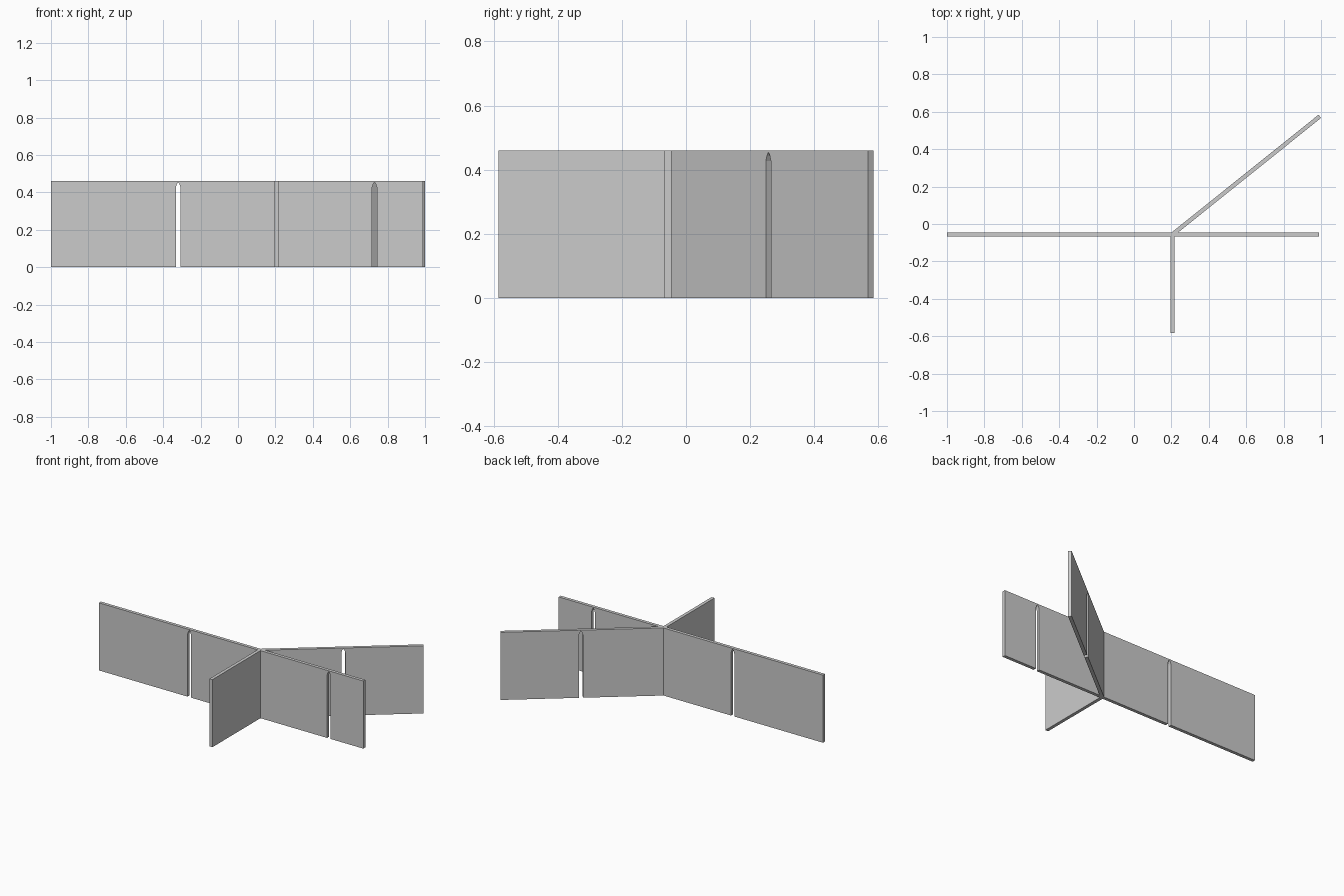
import bpy
import bmesh
import math
from mathutils import Matrix

cube = bpy.data.objects.get("Cube")
if cube:
    bpy.data.objects.remove(cube, do_unlink=True)

HEIGHT = 0.46
THICK = 0.022
SLOT = 0.0125      # half width of a slot
HUB = (0.205, -0.056)

grey = bpy.data.materials.new("plain grey")
grey.use_nodes = True
colour = (0.6, 0.6, 0.6, 1)
grey.diffuse_color = colour
grey.node_tree.nodes["Principled BSDF"].inputs["Base Color"].default_value = colour


def panel(name, start, end, angle, slots=()):
    """Upright panel running from start to end along a line through the hub,
    with pointed slots open at the bottom."""
    outline = [(start, HEIGHT), (start, 0)]
    for s in slots:
        outline += [(s - SLOT, 0), (s - SLOT, 0.427), (s - SLOT * 0.55, 0.445),
                    (s, 0.455),
                    (s + SLOT * 0.55, 0.445), (s + SLOT, 0.427), (s + SLOT, 0)]
    outline += [(end, 0), (end, HEIGHT)]

    bm = bmesh.new()
    face = bm.faces.new([bm.verts.new((u, -THICK / 2, z)) for u, z in outline])
    extruded = bmesh.ops.extrude_face_region(bm, geom=[face])["geom"]
    bmesh.ops.translate(bm, vec=(0, THICK, 0),
                        verts=[g for g in extruded if isinstance(g, bmesh.types.BMVert)])
    bmesh.ops.recalc_face_normals(bm, faces=bm.faces)
    bm.transform(Matrix.Translation((*HUB, 0)) @ Matrix.Rotation(angle, 4, "Z"))

    mesh = bpy.data.meshes.new(name)
    bm.to_mesh(mesh)
    bm.free()
    mesh.materials.append(grey)
    obj = bpy.data.objects.new(name, mesh)
    bpy.context.collection.objects.link(obj)


# Long wall, short front wall and slanted back wall meet at the hub
panel("long_wall", -1.205, 0.785, 0, slots=(-0.525, 0.525))
panel("front_wall", 0, 0.528, -math.pi / 2)
panel("slanted_wall", 0, 1.01, math.radians(38.7), slots=(0.514,))
